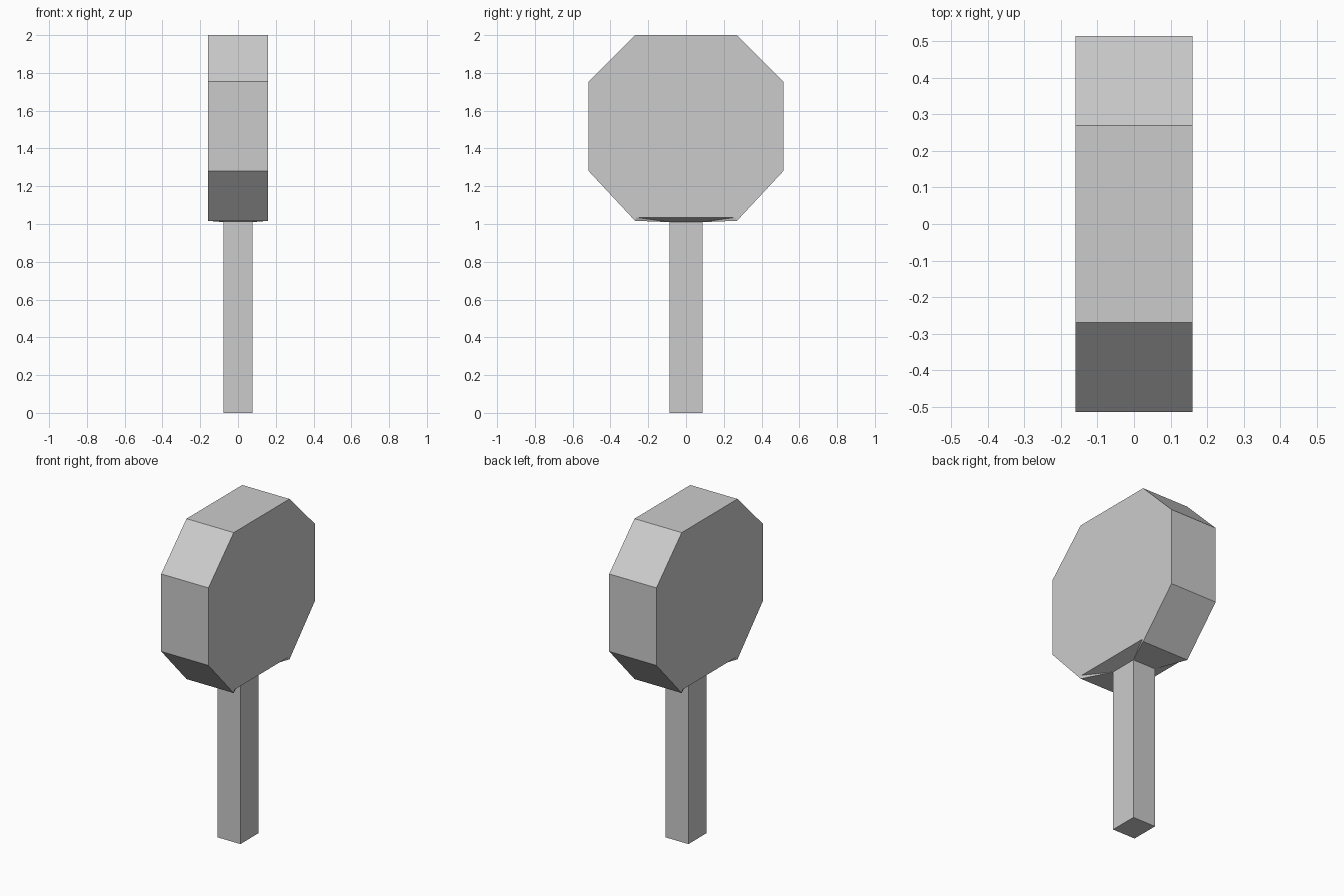
import bpy, bmesh

if "Cube" in bpy.data.objects:
    bpy.data.objects.remove(bpy.data.objects["Cube"])

HEAD_X = 0.16            # half thickness of the head
GRIP_X, GRIP_Y = 0.078, 0.088
NECK_Z = 1.01            # height where handle meets head

# Half outline of the octagonal head (y, z), top to bottom;
# the last point is the shallow notch under each broad face
HALF = [(0.27, 2.0), (0.515, 1.755), (0.515, 1.28), (0.27, 1.017), (0.262, 1.035)]
OUTLINE = HALF + [(-y, z) for y, z in reversed(HALF)]

bm = bmesh.new()


def ring(coords):
    return [bm.verts.new(c) for c in coords]


# Broad octagonal faces
right = ring([(HEAD_X, y, z) for y, z in OUTLINE])
left = ring([(-HEAD_X, y, z) for y, z in OUTLINE])
bm.faces.new(right)
bm.faces.new(left)

# Rim of the head, open at the bottom
for i, j in [(0, 1), (1, 2), (2, 3), (6, 7), (7, 8), (8, 9), (9, 0)]:
    bm.faces.new((right[i], right[j], left[j], left[i]))

# Handle: neck ring and foot ring joined by walls, closed at the foot
corners = [(GRIP_X, GRIP_Y), (GRIP_X, -GRIP_Y), (-GRIP_X, -GRIP_Y), (-GRIP_X, GRIP_Y)]
neck = ring([(x, y, NECK_Z) for x, y in corners])
foot = ring([(x, y, 0) for x, y in corners])
for i in range(4):
    j = (i + 1) % 4
    bm.faces.new((neck[i], neck[j], foot[j], foot[i]))
bm.faces.new(foot)

# Underside of the head tapering to the neck
for side, (back, front) in ((right, (neck[0], neck[1])), (left, (neck[3], neck[2]))):
    bm.faces.new((side[4], side[5], front, back))
    bm.faces.new((side[3], side[4], back))
    bm.faces.new((side[5], side[6], front))
bm.faces.new((right[3], left[3], neck[3], neck[0]))
bm.faces.new((right[6], left[6], neck[2], neck[1]))

bmesh.ops.recalc_face_normals(bm, faces=bm.faces)
mesh = bpy.data.meshes.new("octagonal_mallet")
bm.to_mesh(mesh)
bm.free()
bpy.context.collection.objects.link(bpy.data.objects.new("octagonal_mallet", mesh))
